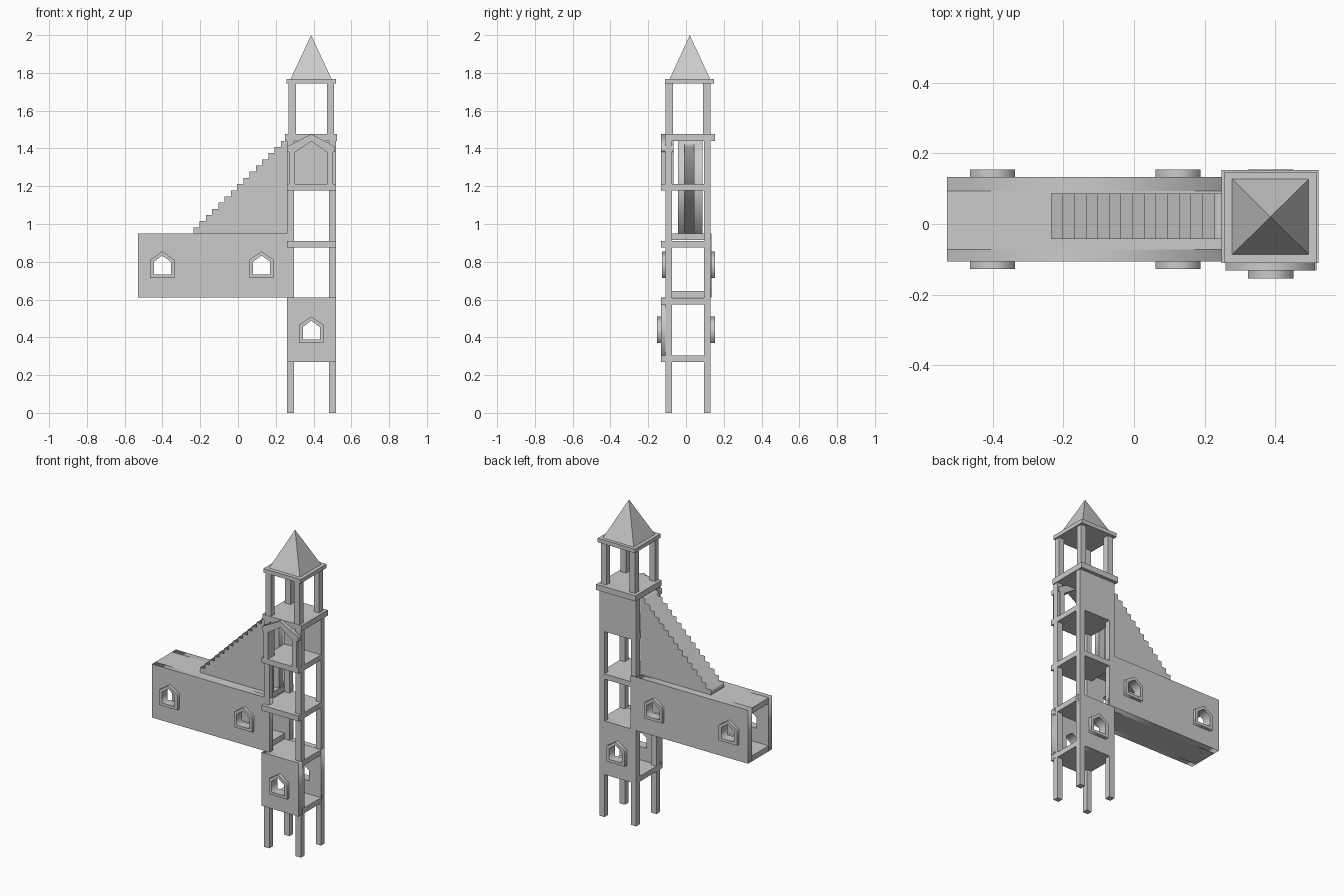
import bpy
import bmesh
import math

if "Cube" in bpy.data.objects:
    bpy.data.objects.remove(bpy.data.objects["Cube"])


def box(name, x, y, z):
    me = bpy.data.meshes.new(name)
    bm = bmesh.new()
    bmesh.ops.create_cube(bm, size=1)
    for v in bm.verts:
        v.co = [(r[0] + r[1]) / 2 + c * (r[1] - r[0]) for c, r in zip(v.co, (x, y, z))]
    bm.to_mesh(me)
    bm.free()
    ob = bpy.data.objects.new(name, me)
    bpy.context.collection.objects.link(ob)
    return ob


def plate(name, loops, y0, y1):
    """Fill x/z outlines (inner outlines become holes) and extrude from y0 to y1."""
    cu = bpy.data.curves.new(name, 'CURVE')
    cu.dimensions = '2D'
    cu.fill_mode = 'BOTH'
    cu.extrude = (y1 - y0) / 2
    for pts in loops:
        sp = cu.splines.new('POLY')
        sp.points.add(len(pts) - 1)
        for p, (px, pz) in zip(sp.points, pts):
            p.co = (px, pz, 0, 1)
        sp.use_cyclic_u = True
    ob = bpy.data.objects.new(name, cu)
    ob.rotation_euler.x = math.pi / 2
    ob.location.y = (y0 + y1) / 2
    bpy.context.collection.objects.link(ob)
    bpy.ops.object.select_all(action='DESELECT')
    bpy.context.view_layer.objects.active = ob
    ob.select_set(True)
    bpy.ops.object.convert(target='MESH')
    return ob


def rect(x0, x1, z0, z1):
    return [(x0, z0), (x1, z0), (x1, z1), (x0, z1)]


def gable(cx, hw, z0, shoulder, apex):
    return [(cx - hw, z0), (cx + hw, z0), (cx + hw, shoulder), (cx, apex), (cx - hw, shoulder)]


def window_hole(cx, z):
    return gable(cx, 0.045, z + 0.018, z + 0.085, z + 0.118)


def window_frame(name, cx, z, y0, y1):
    plate(name, [gable(cx, 0.064, z, z + 0.097, z + 0.14), window_hole(cx, z)], y0, y1)


TX0, TX1, CX = 0.259, 0.518, 0.388
FRONT, BACK = (-0.108, -0.073), (0.094, 0.131)

# Tower legs, running up to the belfry platform
for sx, x in (("left", (TX0, 0.296)), ("right", (0.481, TX1))):
    for sy, y in (("front", FRONT), ("back", BACK)):
        box(f"{sy}_{sx}_post", x, y, (0, 1.44))
# Belfry posts
for sx, x in (("left", (0.268, 0.306)), ("right", (0.47, 0.508))):
    for sy, y in (("front", (-0.108, -0.07)), ("back", (0.09, 0.129))):
        box(f"belfry_{sy}_{sx}_post", x, y, (1.47, 1.745))

# Tower floors
for i, z in enumerate((0.27, 0.575, 0.875, 1.178)):
    box(f"tower_floor_{i}", (TX0, TX1), (-0.132, 0.13), (z, z + 0.034))
box("belfry_platform", (0.248, 0.524), (-0.11, 0.153), (1.44, 1.476))
box("roof_slab", (0.256, 0.518), (-0.11, 0.148), (1.743, 1.768))

# Pyramid roof
bm = bmesh.new()
base = [bm.verts.new((x, y, 1.767)) for x, y in
        ((0.278, -0.087), (0.496, -0.087), (0.496, 0.128), (0.278, 0.128))]
apex = bm.verts.new((0.387, 0.02, 2.0))
bm.faces.new(base[::-1])
for i in range(4):
    bm.faces.new((base[i], base[(i + 1) % 4], apex))
me = bpy.data.meshes.new("spire_roof")
bm.to_mesh(me)
bm.free()
bpy.context.collection.objects.link(bpy.data.objects.new("spire_roof", me))

# Lower room walls with windows
for side, y, fy in (("front", (-0.132, -0.092), (-0.154, -0.132)),
                    ("back", (0.094, 0.131), (0.131, 0.154))):
    plate(f"lower_room_{side}_wall", [rect(TX0, TX1, 0.27, 0.61), window_hole(CX, 0.37)], *y)
    window_frame(f"lower_room_{side}_window", CX, 0.37, *fy)

# Upper room: back wall and gabled front portal
box("upper_room_back_wall", (TX0, TX1), (0.094, 0.131), (1.178, 1.44))
for side, x in (("left", (0.27, 0.302)), ("right", (0.472, 0.504))):
    box(f"portal_{side}_jamb", x, (-0.132, -0.065), (1.212, 1.40))
plate("portal_gable", [[(0.26, 1.38), (0.302, 1.38), (CX, 1.437), (0.472, 1.38), (0.514, 1.38),
                        (0.514, 1.41), (CX, 1.476), (0.26, 1.41)]], -0.132, -0.065)

# Hall: hollow box open at both ends, windows on both sides
for side, y, fy in (("front", (-0.107, -0.073), (-0.127, -0.107)),
                    ("back", (0.094, 0.134), (0.134, 0.154))):
    plate(f"hall_{side}_wall", [rect(-0.53, 0.296, 0.61, 0.95)] +
          [window_hole(cx, 0.715) for cx in (-0.401, 0.125)], *y)
    for i, cx in enumerate((-0.401, 0.125)):
        window_frame(f"hall_{side}_window_{i}", cx, 0.715, *fy)
box("hall_floor", (-0.53, 0.262), (-0.073, 0.094), (0.61, 0.645))
box("hall_ceiling", (-0.53, 0.262), (-0.073, 0.094), (0.914, 0.95))

# Staircase: stepped side walls and treads between them
N, SX, SZ = 15, -0.236, 0.95
run, rise = (0.26 - SX) / N, 0.49 / N
steps = []
for i in range(N):
    steps += [(SX + i * run, SZ + (i + 1) * rise), (SX + (i + 1) * run, SZ + (i + 1) * rise)]
outline = [(SX, SZ)] + steps + [(0.26, SZ)]
plate("stair_front_wall", [outline], -0.042, -0.008)
plate("stair_back_wall", [outline], 0.042, 0.087)
plate("stair_treads", [[(SX, SZ)] + steps + [(0.26, SZ + 14 * rise), (SX + run, SZ)]], -0.008, 0.042)
